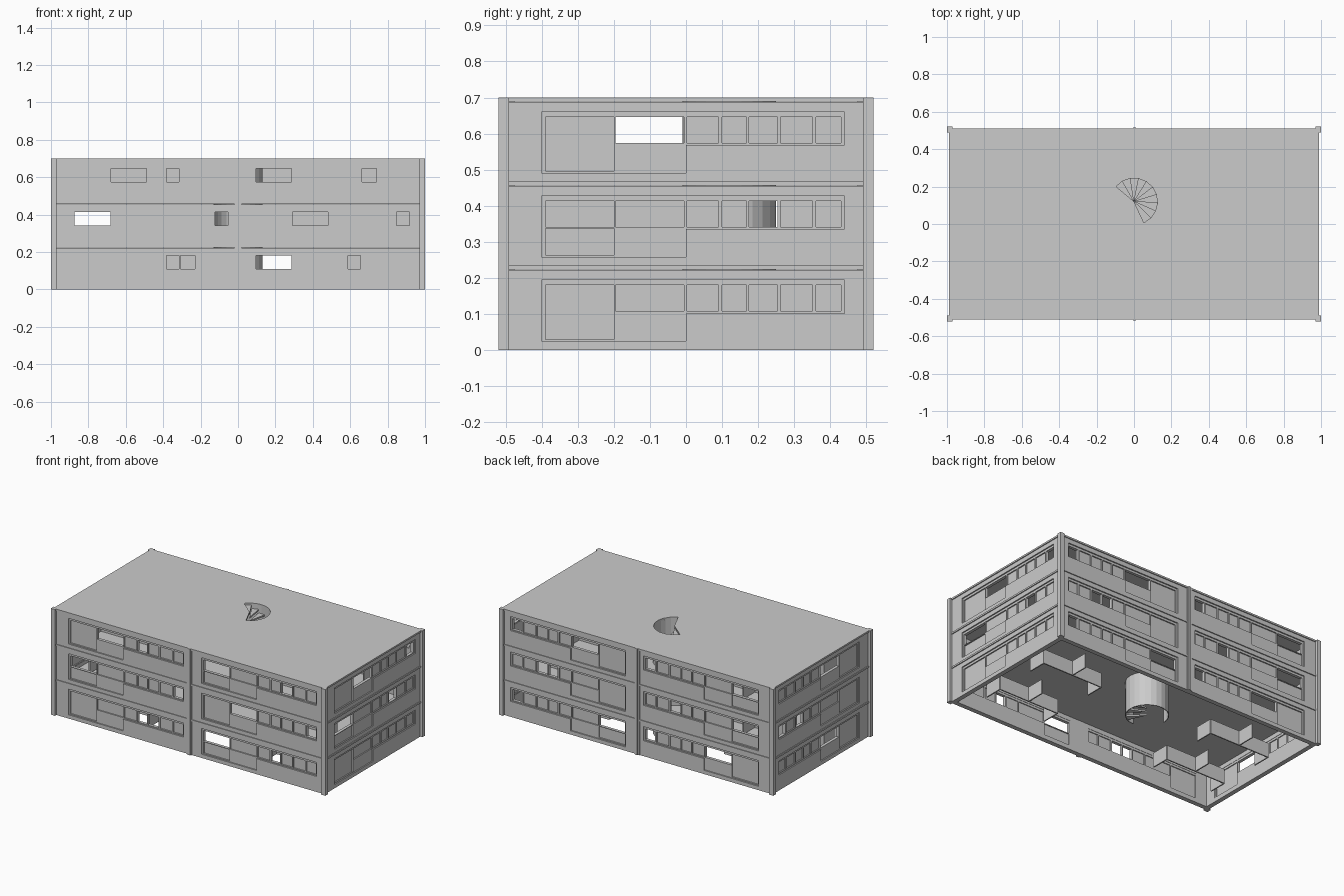
import bpy, bmesh, math
from mathutils import Vector

cube = bpy.data.objects.get("Cube")
if cube:
    bpy.data.objects.remove(cube)

grey = bpy.data.materials.new("concrete_grey")
grey.use_nodes = True
colour = (0.6, 0.6, 0.6, 1)
grey.diffuse_color = colour
grey.node_tree.nodes["Principled BSDF"].inputs["Base Color"].default_value = colour

STOREY = 0.233
STAIR = Vector((0, 0.12))
RADIUS = 0.13


def finish(name, bm):
    bmesh.ops.recalc_face_normals(bm, faces=bm.faces)
    mesh = bpy.data.meshes.new(name)
    bm.to_mesh(mesh)
    bm.free()
    mesh.materials.append(grey)
    obj = bpy.data.objects.new(name, mesh)
    bpy.context.collection.objects.link(obj)
    return obj


def add_box(bm, xs, ys, zs):
    size = [b - a for a, b in (xs, ys, zs)]
    mid = [(a + b) / 2 for a, b in (xs, ys, zs)]
    verts = bmesh.ops.create_cube(bm, size=1)["verts"]
    for v in verts:
        v.co = Vector([c * s + m for c, s, m in zip(v.co, size, mid)])


def add_prism(bm, points, z0, z1):
    face = bm.faces.new([bm.verts.new((x, y, z0)) for x, y in points])
    top = bmesh.ops.extrude_face_region(bm, geom=[face])["geom"]
    for v in top:
        if isinstance(v, bmesh.types.BMVert):
            v.co.z = z1


def polar(radius, degrees):
    a = math.radians(degrees)
    return STAIR.x + radius * math.cos(a), STAIR.y + radius * math.sin(a)


# One storey-high facade panel with an L-shaped window band
PANES = [(-0.39, -0.20), (-0.195, -0.005), (0.003, 0.09), (0.1, 0.168),
         (0.175, 0.253), (0.262, 0.35), (0.36, 0.43)]


def facade(name, side, offset, floor, opened):
    bm = bmesh.new()
    base = floor * STOREY

    def part(u0, u1, z0, z1, d0, d1):
        us = (offset + u0, offset + u1)
        zs = (base + z0, base + z1)
        if side in ("front", "back"):
            s = -1 if side == "front" else 1
            add_box(bm, us, sorted((s * (0.505 - d0), s * (0.505 - d1))), zs)
        else:
            s = -1 if side == "left" else 1
            add_box(bm, sorted((s * (0.985 - d0), s * (0.985 - d1))), us, zs)

    def wall(*r):
        part(*r, 0, 0.03)

    def frame(*r):
        part(*r, 0.008, 0.028)

    def glass(*r):
        part(*r, 0.016, 0.022)

    # Wall around the window band
    wall(-0.49, -0.4, 0, 0.222)
    wall(0.44, 0.49, 0, 0.222)
    wall(-0.4, 0.44, 0.194, 0.222)
    wall(-0.4, 0, 0, 0.025)
    wall(0, 0.44, 0, 0.102)
    # Frame bars
    frame(-0.4, 0.44, 0.18, 0.194)
    frame(-0.2, 0, 0.025, 0.108)
    frame(0, 0.44, 0.102, 0.108)
    frame(-0.39, -0.2, 0.025, 0.03)
    frame(-0.4, -0.39, 0.025, 0.18)
    for i, (a, b) in enumerate(PANES):
        end = PANES[i + 1][0] if i < 6 else 0.44
        frame(b, end, 0.108, 0.18)
        if i not in opened:
            glass(a, b, 0.03 if i == 0 else 0.108, 0.18)
    # An opened tall window keeps its lower half closed
    if 0 in opened:
        glass(-0.39, -0.2, 0.03, 0.104)
        frame(-0.39, -0.2, 0.104, 0.108)
    finish(name, bm)


# Opened panes per storey, bottom to top
OPEN = {
    ("front", -0.483): [(3, 4), (0, 6), (1, 3)],
    ("front", 0.487): [(0, 3), (1, 6), (0, 4)],
    ("back", -0.483): [(1, 6), (0, 4), (0, 6)],
    ("back", 0.487): [(0, 6), (3, 4), (1, 6)],
    ("right", 0): [(), (0, 4), (1, 6)],
    ("left", 0): [(1,), (4, 6), (1,)],
}
for (side, offset), storeys in OPEN.items():
    half = "" if offset == 0 else ("_left" if offset > 0 else "_right")
    for floor, opened in enumerate(storeys):
        facade(f"{side}{half}_facade_{floor + 1}", side, offset, floor, opened)

# Corner posts and centre pilasters
for sx in (-1, 1):
    for sy in (-1, 1):
        bm = bmesh.new()
        add_box(bm, sorted((sx * 0.97, sx)), sorted((sy * 0.49, sy * 0.52)), (0, 0.7))
        finish("corner_post", bm)
for sy in (-1, 1):
    bm = bmesh.new()
    add_box(bm, (-0.018, 0.018), sorted((sy * 0.475, sy * 0.51)), (0, 0.7))
    add_box(bm, (-0.006, 0.012), sorted((sy * 0.5, sy * 0.516)), (0, 0.7))
    finish("centre_pilaster", bm)

# Floor slabs and roof, each with a fan-shaped stair opening
SWEEP = [-65 + 20.5 * i for i in range(11)]
for floor in range(3):
    bm = bmesh.new()
    outline = [(-0.99, -0.51), (0.99, -0.51), (0.99, 0.51), (-0.99, 0.51)]
    hole = [tuple(STAIR)] + [polar(RADIUS - 0.005, a) for a in SWEEP]
    top = STOREY * (floor + 1) + 0.001
    edges = []
    for loop in (outline, hole):
        vs = [bm.verts.new((x, y, top)) for x, y in loop]
        edges += [bm.edges.new((vs[i - 1], vs[i])) for i in range(len(vs))]
    bmesh.ops.triangle_fill(bm, edges=edges, use_beauty=True, use_dissolve=False)
    low = bmesh.ops.extrude_face_region(bm, geom=bm.faces[:])["geom"]
    for v in low:
        if isinstance(v, bmesh.types.BMVert):
            v.co.z -= 0.011
    finish("roof" if floor == 2 else f"floor_slab_{floor + 1}", bm)

# Spiral stair with a curved wall on every storey
for floor in range(3):
    base = floor * STOREY
    bm = bmesh.new()
    for i in range(10):
        z = base + STOREY * (i + 0.5) / 10
        add_prism(bm, [tuple(STAIR), polar(RADIUS - 0.005, SWEEP[i]),
                       polar(RADIUS - 0.005, SWEEP[i + 1])], z - 0.01, z)
    finish(f"stair_steps_{floor + 1}", bm)
    bm = bmesh.new()
    arc = [-90 + 15 * i for i in range(19)]
    ring = [polar(RADIUS, a) for a in arc] + [polar(RADIUS - 0.005, a) for a in reversed(arc)]
    add_prism(bm, ring, base, base + 0.223)
    finish(f"stair_wall_{floor + 1}", bm)

# Low office partitions: spines with staggered fins at both ends
for floor in range(3):
    zs = (floor * STOREY, floor * STOREY + 0.095)
    for sx in (-1, 1):
        bm = bmesh.new()
        for y in (-0.2, 0.2):
            add_box(bm, sorted((sx * 0.42, sx * 0.86)), (y - 0.004, y + 0.004), zs)
            for i, x in enumerate((0.42, 0.64, 0.86)):
                d = 0.12 if i % 2 else -0.12
                add_box(bm, (sx * x - 0.004, sx * x + 0.004), sorted((y, y + d)), zs)
        finish(f"partitions_{floor + 1}", bm)
